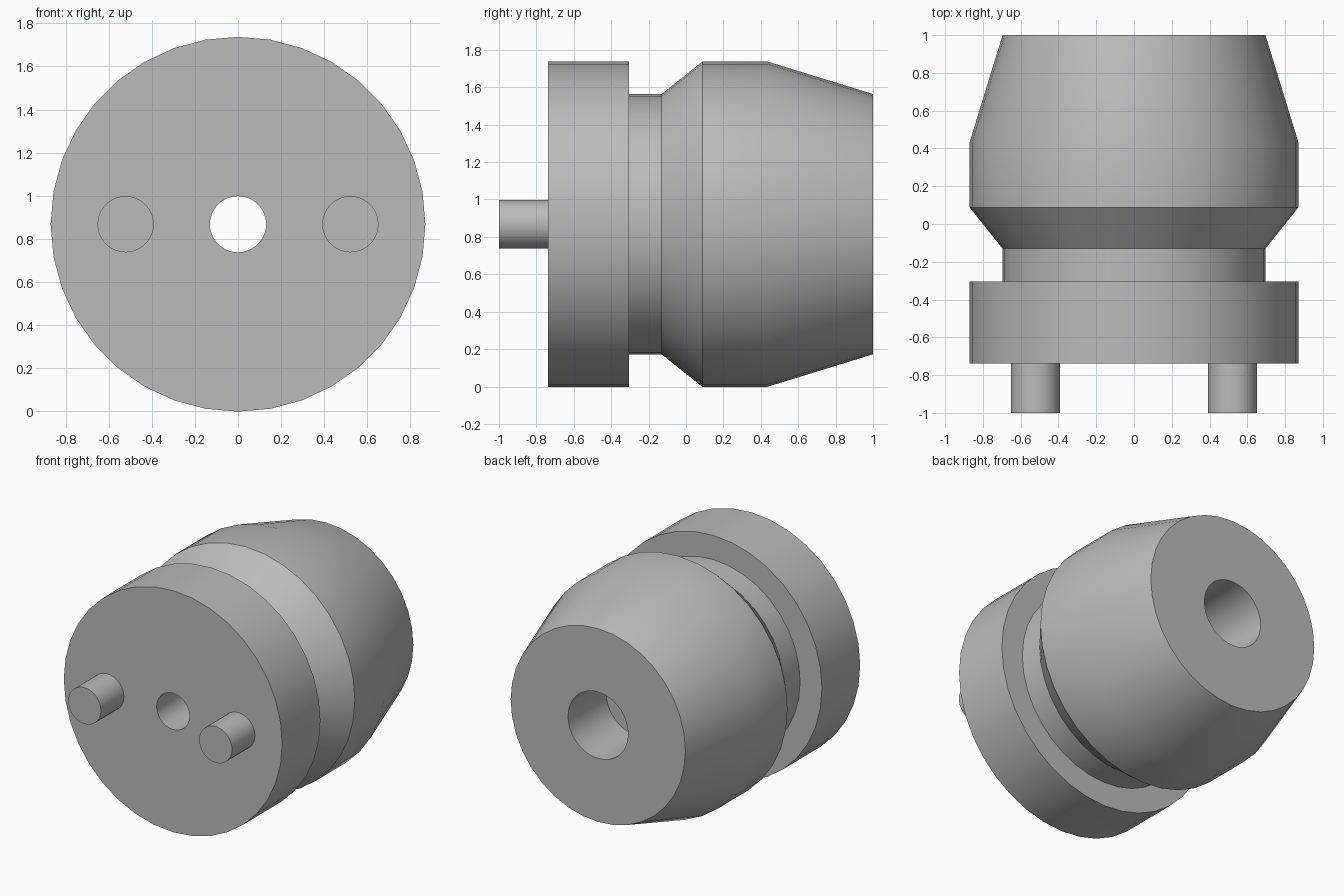
import bpy, bmesh
from math import radians, tau
from mathutils import Vector

cube = bpy.data.objects.get("Cube")
if cube:
    bpy.data.objects.remove(cube)

UNIT = 2 / 46          # one design step; the whole part is 46 steps long
AXIS_HEIGHT = 0.868
FACE_Y = -0.739        # front face of the flange

grey = bpy.data.materials.new("plain grey")
grey.use_nodes = True
colour = (0.5, 0.5, 0.5, 1)
grey.diffuse_color = colour
grey.node_tree.nodes["Principled BSDF"].inputs["Base Color"].default_value = colour


def lathe(name, profile, x=0, closed=False, sides=36):
    """Spin a (radius, distance behind the flange face) profile about the y axis."""
    bm = bmesh.new()
    verts = [bm.verts.new((-r * UNIT, d * UNIT, 0)) for r, d in profile]
    pairs = list(zip(verts, verts[1:]))
    if closed:
        pairs.append((verts[-1], verts[0]))
    edges = [bm.edges.new(p) for p in pairs]
    bmesh.ops.spin(bm, geom=verts + edges, cent=(0, 0, 0), axis=(0, 1, 0),
                   angle=tau, steps=sides, use_merge=True)
    bmesh.ops.remove_doubles(bm, verts=bm.verts, dist=1e-5)
    bmesh.ops.recalc_face_normals(bm, faces=bm.faces)
    mesh = bpy.data.meshes.new(name)
    bm.to_mesh(mesh)
    bm.free()
    mesh.materials.append(grey)
    obj = bpy.data.objects.new(name, mesh)
    obj.location = Vector((x, FACE_Y, AXIS_HEIGHT))
    bpy.context.collection.objects.link(obj)
    bpy.ops.object.select_all(action="DESELECT")
    obj.select_set(True)
    bpy.context.view_layer.objects.active = obj
    bpy.ops.object.shade_smooth_by_angle(angle=radians(30))
    return obj


# Body: flange, neck, flare and taper outside; counterbore and through hole inside
lathe("body", [(3, 0), (20, 0), (20, 10), (16, 10), (16, 14), (20, 19),
               (20, 27), (16, 40), (5.5, 40), (5.5, 30), (3, 30)], closed=True)

# Two drive pins on the front face
for side, sign in (("left", 1), ("right", -1)):
    lathe(f"{side}_pin", [(3, 0), (3, -6), (0, -6)], x=sign * 12 * UNIT)
